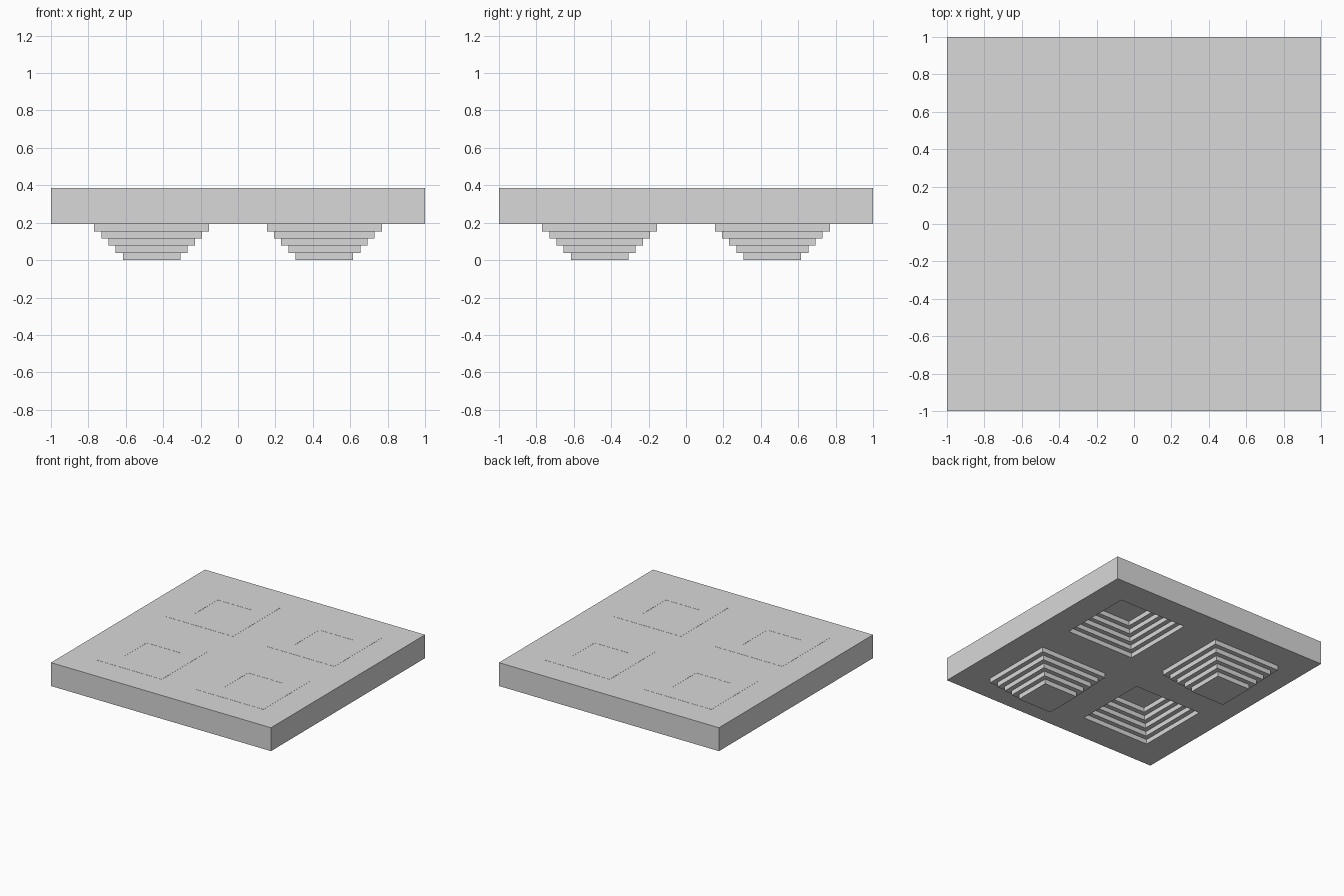
import bpy, bmesh
from mathutils import Matrix, Vector

cube = bpy.data.objects.get("Cube")
if cube:
    bpy.data.objects.remove(cube, do_unlink=True)

UNIT = 1 / 13                 # half-width of the slab is 13 units
STEP = 0.5 * UNIT             # tread width and riser height
STEPS = 5
SLAB = STEP * STEPS           # slab thickness equals the terrace height
INNER, OUTER = 2 * UNIT, 10 * UNIT
SKIN = 0.002                  # thin skin closing the recesses at the top
LIP = 0.001                   # faint square frames on the top

grey = bpy.data.materials.new("light_grey")
grey.use_nodes = True
grey.diffuse_color = (0.69, 0.69, 0.69, 1)
grey.node_tree.nodes["Principled BSDF"].inputs["Base Color"].default_value = (0.69, 0.69, 0.69, 1)


def inset(bm, face, thickness, depth):
    bmesh.ops.inset_individual(bm, faces=[face], thickness=thickness, depth=depth,
                               use_even_offset=True)
    bm.normal_update()


def terrace(bm, face, riser):
    """Step a face out (positive riser) or in (negative), narrowing each time."""
    for i in range(STEPS):
        if i:
            inset(bm, face, STEP, 0)
        inset(bm, face, 0, riser)


# Square slab
bm = bmesh.new()
bmesh.ops.create_cube(bm, size=1, matrix=Matrix.Translation((0, 0, 1.5 * SLAB))
                      @ Matrix.Diagonal((2, 2, SLAB, 1)))

# Cut the outlines of the four stepped squares
for axis in (Vector((1, 0, 0)), Vector((0, 1, 0))):
    for d in (-OUTER, -INNER, INNER, OUTER):
        bmesh.ops.bisect_plane(bm, geom=bm.verts[:] + bm.edges[:] + bm.faces[:],
                               plane_co=axis * d, plane_no=axis)
bm.normal_update()

squares = []
for f in bm.faces:
    c = f.calc_center_median()
    if abs(f.normal.z) > 0.9 and all(INNER < abs(v) < OUTER for v in (c.x, c.y)):
        squares.append((f, f.normal.z > 0, c.x * c.y < 0))

for f, on_top, is_stud in squares:
    if on_top:
        # Faint raised frame above each stepped square
        inset(bm, f, 0, LIP)
        inset(bm, f, 2 * UNIT, 0)
        inset(bm, f, 0, -LIP)
    else:
        # Stepped studs on one diagonal, matching recesses on the other
        terrace(bm, f, STEP if is_stud else -(SLAB - SKIN) / STEPS)

# Merge the leftover flat cuts
bmesh.ops.dissolve_limit(bm, angle_limit=0.01, verts=bm.verts[:], edges=bm.edges[:])

mesh = bpy.data.meshes.new("stepped_tile")
bm.to_mesh(mesh)
bm.free()
mesh.materials.append(grey)
tile = bpy.data.objects.new("stepped_tile", mesh)
bpy.context.collection.objects.link(tile)
